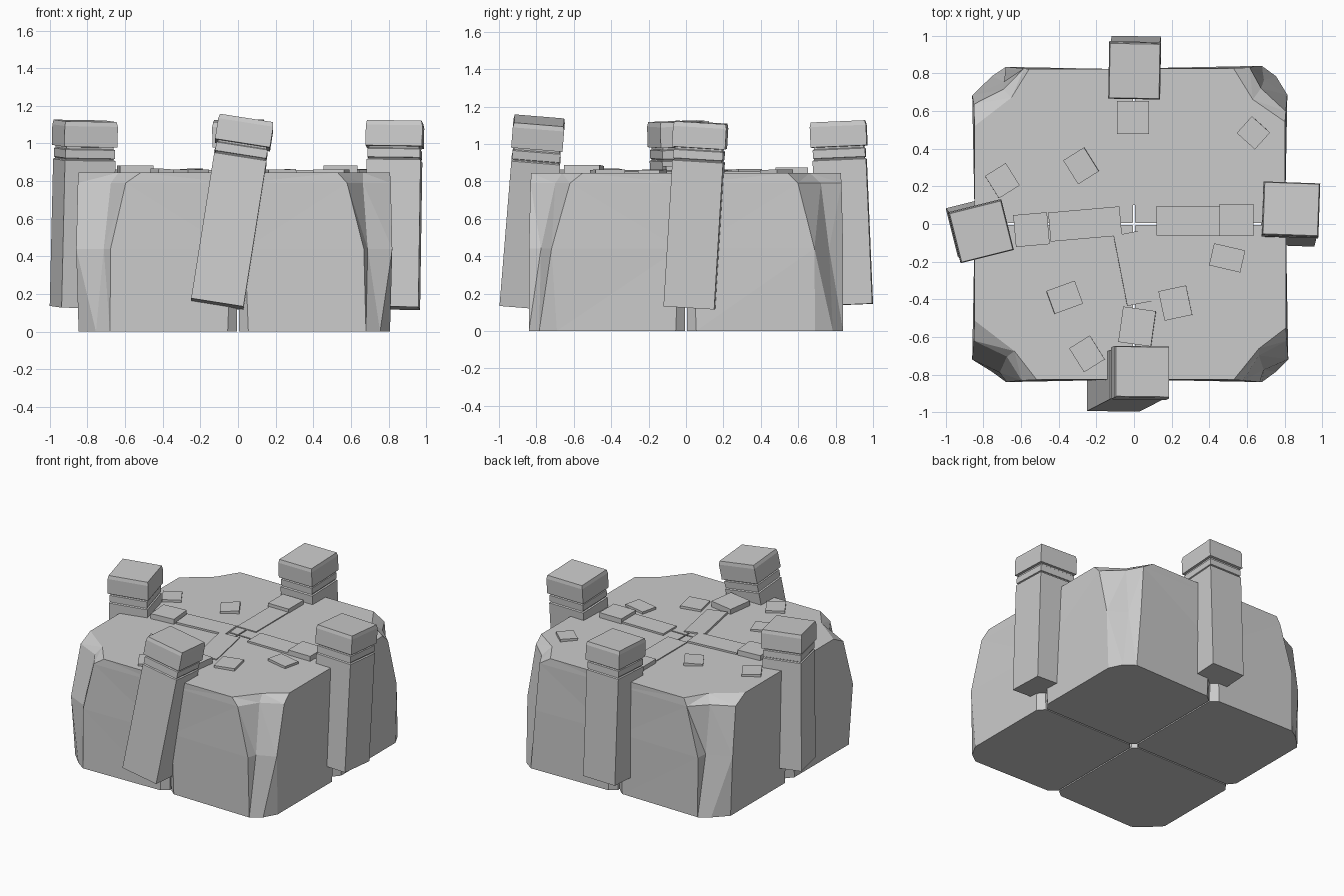
import bpy, bmesh, random
from math import radians
from mathutils import Vector, Matrix

if "Cube" in bpy.data.objects:
    bpy.data.objects.remove(bpy.data.objects["Cube"])

random.seed(4)


def finish(bm, name):
    bmesh.ops.recalc_face_normals(bm, faces=bm.faces)
    me = bpy.data.meshes.new(name)
    bm.to_mesh(me)
    bm.free()
    ob = bpy.data.objects.new(name, me)
    bpy.context.collection.objects.link(ob)
    return ob


def loft(name, rings):
    """Skin a stack of equal-length vertex rings and cap both ends."""
    bm = bmesh.new()
    vs = [[bm.verts.new(p) for p in ring] for ring in rings]
    n = len(vs[0])
    for a, b in zip(vs, vs[1:]):
        for i in range(n):
            j = (i + 1) % n
            bm.faces.new((a[i], a[j], b[j], b[i]))
    bm.faces.new(vs[0])
    bm.faces.new(vs[-1])
    bmesh.ops.triangulate(bm, faces=[f for f in bm.faces if len(f.verts) == 4])
    return finish(bm, name)


# Four quarter rocks: chipped outer corner per level (z, A, middle, B)
LEVELS = [
    (0.0, (.68, 1), (.755, .785), (.985, .69), .05),
    (.44, (.66, 1), (.71, .77), (1, .70), .015),
    (.79, (.60, .99), (.68, .70), (.99, .62), .0),
    (.845, (.54, .985), (.645, .66), (.985, .53), .0),
]


def rock(name, sx, sy, ex, ey):
    rings = []
    for k, (z, a, m, b, c) in enumerate(LEVELS):
        j = lambda: random.uniform(-.025, .025) if k else 0
        w = .01 + c * .5
        ya = a[1] * ey if a[1] > .9 else a[1]
        pts = [(.005, w), (w, .005), (ex - w - .02, .005), (ex * .985, w + .02),
               (b[0] * ex, b[1] + j()), (m[0] + j(), m[1] + j()),
               (a[0] + j(), ya), (w + .02, ey * .985), (.005, ey - w - .02)]
        rings.append([(sx * x, sy * y, z) for x, y in pts])
    loft(name, rings)


rock("rock_back_right", 1, 1, .815, .84)
rock("rock_back_left", -1, 1, .86, .835)
rock("rock_front_right", 1, -1, .82, .84)
rock("rock_front_left", -1, -1, .86, .84)


# Leaning pillars: shaft, recessed neck and wider cap
def pillar(name, bottom, top, w, d, yaw):
    bottom, top = Vector(bottom), Vector(top)
    z = (top - bottom).normalized()
    y = z.cross(Matrix.Rotation(radians(yaw), 3, 'Z') @ Vector((1, 0, 0))).normalized()
    x = y.cross(z)
    profile = [(0, .97), (.79, .97), (.795, .91), (.80, .91), (.803, .95), (.848, .95),
               (.853, .90), (.862, .90), (.864, 1.02), (.975, 1.02), (1, .98)]
    rings = []
    for t, s in profile:
        c = bottom.lerp(top, t)
        rings.append([c + x * (i * w * s / 2) + y * (j * d * s / 2)
                      for i, j in ((-1, -1), (1, -1), (1, 1), (-1, 1))])
    loft(name, rings)


pillar("pillar_front", (-.11, -.865, .145), (.045, -.785, 1.125), .29, .27, 0)
pillar("pillar_right", (.82, .02, .125), (.835, .08, 1.115), .295, .28, -2)
pillar("pillar_left", (-.835, -.01, .13), (-.812, -.04, 1.12), .285, .27, 14)
pillar("pillar_back", (.01, .855, .14), (.003, .813, 1.12), .27, .295, -1)


# Paving slabs: x, y, width, depth, top height, yaw, roll
def slab(name, x, y, w, d, top, yaw, roll=0):
    h = .06
    bm = bmesh.new()
    bmesh.ops.create_cube(bm, size=1)
    m = (Matrix.Translation((x, y, top - h / 2)) @ Matrix.Rotation(radians(yaw), 4, 'Z')
         @ Matrix.Rotation(radians(roll), 4, 'Y') @ Matrix.Diagonal((w, d, h, 1)))
    bm.transform(m)
    finish(bm, name)


SLABS = {
    "path_right": (.30, .017, .36, .155, .858, 0),
    "path_left": (-.26, 0, .38, .155, .858, 5),
    "path_back": (0, .29, .155, .38, .852, 0),
    "path_front": (.0, -.235, .15, .38, .856, 11, 3),
    "step_right": (.545, .02, .18, .17, .882, 0),
    "step_left": (-.545, -.03, .18, .17, .882, 5),
    "step_back": (-.005, .565, .17, .175, .875, 0),
    "step_front": (.017, -.545, .175, .19, .885, -8, -2),
}
for name, args in SLABS.items():
    slab(name, *args)

TILES = [(-.28, .31, .13, .15, 32), (-.70, .23, .13, .14, 32), (.635, .485, .12, .13, 48),
         (.495, -.18, .17, .12, -13), (-.25, -.69, .13, .15, 32),
         (.22, -.42, .15, .16, 12), (-.37, -.39, .16, .13, 20)]
for i, (x, y, w, d, yaw) in enumerate(TILES):
    slab(f"loose_tile_{i + 1}", x, y, w, d, .862, yaw, random.uniform(-4, 4))
